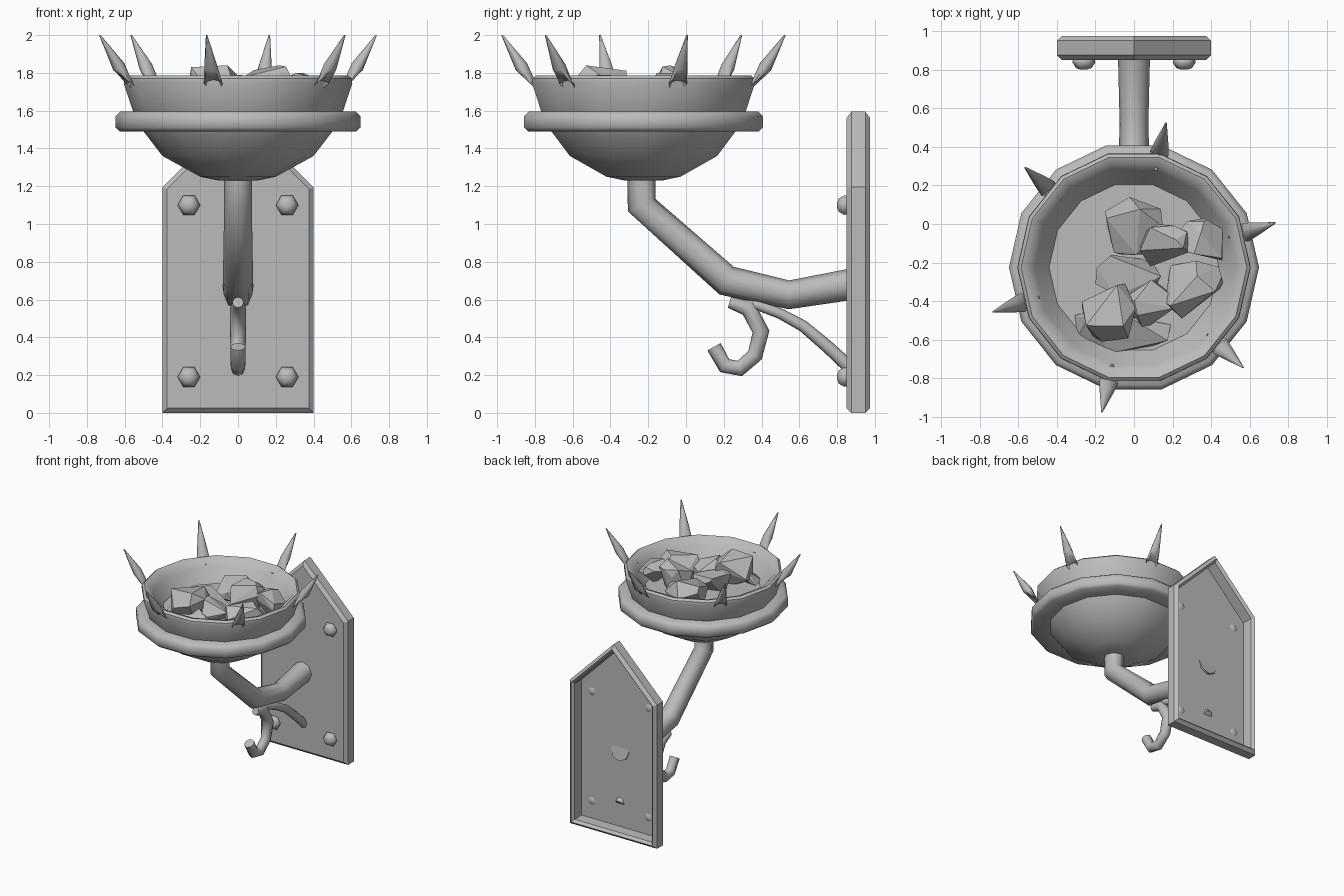
import bpy, bmesh, math, random
from mathutils import Vector

cube = bpy.data.objects.get("Cube")
if cube:
    bpy.data.objects.remove(cube, do_unlink=True)

random.seed(11)
BOWL_Y = -0.225

iron = bpy.data.materials.new("plain grey")
iron.diffuse_color = (0.5, 0.5, 0.5, 1)
iron.use_nodes = True
iron.node_tree.nodes["Principled BSDF"].inputs["Base Color"].default_value = (0.5, 0.5, 0.5, 1)


def finish(name, bm, angle=None):
    """Turn a bmesh into a grey object; angle in degrees smooths it."""
    bmesh.ops.recalc_face_normals(bm, faces=bm.faces)
    mesh = bpy.data.meshes.new(name)
    bm.to_mesh(mesh)
    bm.free()
    mesh.materials.append(iron)
    obj = bpy.data.objects.new(name, mesh)
    bpy.context.collection.objects.link(obj)
    if angle:
        bpy.ops.object.select_all(action='DESELECT')
        obj.select_set(True)
        bpy.context.view_layer.objects.active = obj
        bpy.ops.object.shade_smooth_by_angle(angle=math.radians(angle))
    return obj


def loft(name, rings, angle=None, closed=False):
    """Skin a row of equal rings, capped at the ends unless closed."""
    bm = bmesh.new()
    rows = [[bm.verts.new(p) for p in ring] for ring in rings]
    pairs = list(zip(rows, rows[1:]))
    if closed:
        pairs.append((rows[-1], rows[0]))
    else:
        bm.faces.new(rows[0])
        bm.faces.new(rows[-1])
    n = len(rows[0])
    for a, b in pairs:
        for i in range(n):
            j = (i + 1) % n
            bm.faces.new((a[i], a[j], b[j], b[i]))
    return finish(name, bm, angle)


def circle(centre, u, v, radius, n):
    return [centre + radius * (math.cos(t) * u + math.sin(t) * v)
            for t in (2 * math.pi * i / n for i in range(n))]


X, Y, Z = Vector((1, 0, 0)), Vector((0, 1, 0)), Vector((0, 0, 1))


def lathe(name, profile, angle, closed=False):
    return loft(name, [circle(Vector((0, BOWL_Y, z)), X, Y, r, 14)
                       for r, z in profile], angle, closed)


def tube(name, path, radii, sides=8):
    """Sweep a mitred round bar along a path of (y, z) points."""
    pts = [Vector((0, y, z)) for y, z in path]
    rings = []
    for i, p in enumerate(pts):
        before = (p - pts[i - 1]).normalized() if i else None
        after = (pts[i + 1] - p).normalized() if i < len(pts) - 1 else None
        before, after = before or after, after or before
        along = (before + after).normalized()
        side = X.cross(along) / max(along.dot(before), 0.6)
        rings.append(circle(p, X, side, radii[i], sides))
    return loft(name, rings, 50)


# Wall plate: pointed outline, chamfered edges, deeply hollow back
def plate_outline(inset, y):
    w = 0.4 - inset
    peak = 1.595 - 1.414 * inset
    return [Vector(p) for p in ((-w, y, inset), (w, y, inset), (w, y, peak - w),
                                (0, y, peak), (-w, y, peak - w))]


loft("wall_plate", [plate_outline(i, y) for i, y in (
    (0.025, 0.85), (0, 0.875), (0, 0.95), (0.025, 0.975), (0.045, 0.955), (0.047, 0.866))])

# Six-sided domed bolts, their ends just showing behind the plate
for side, x in (("right", -0.26), ("left", 0.26)):
    for level, z in (("lower", 0.19), ("upper", 1.1)):
        loft(f"{level}_{side}_bolt",
             [circle(Vector((x, y, z)), X, Z, r, 6) for r, y in (
                 (0.015, 0.8), (0.04, 0.808), (0.06, 0.838), (0.055, 0.855), (0.02, 0.874))], 65)

# Arm, brace and hanging hook
tube("arm", [(-0.235, 1.27), (-0.235, 1.1), (0.215, 0.7), (0.545, 0.625), (0.87, 0.68)],
     [0.075, 0.073, 0.08, 0.075, 0.083])
tube("brace", [(0.24, 0.585), (0.38, 0.57), (0.5, 0.525), (0.62, 0.46),
               (0.75, 0.35), (0.868, 0.24)],
     [0.015, 0.027, 0.028, 0.031, 0.034, 0.036])
tube("hook", [(0.23, 0.585), (0.33, 0.555), (0.397, 0.43), (0.365, 0.305),
              (0.285, 0.235), (0.205, 0.25), (0.148, 0.35)],
     [0.03, 0.042, 0.042, 0.04, 0.038, 0.038, 0.04])

# Fire bowl with rounded rim and flat floor, and the band around it
lathe("bowl", [(0.1, 1.23), (0.2, 1.25), (0.4, 1.36), (0.5, 1.49), (0.55, 1.58),
               (0.605, 1.745), (0.603, 1.77), (0.585, 1.785), (0.553, 1.775),
               (0.515, 1.725), (0.44, 1.62)], 42)
lathe("band", [(0.49, 1.49), (0.625, 1.49), (0.648, 1.51), (0.648, 1.572),
               (0.625, 1.595), (0.54, 1.595)], 50, closed=True)

# Six spikes leaning out from the rim, rooted through its wall
for k in range(6):
    a = math.radians(17.5 + 60 * k)
    out = Vector((math.cos(a), math.sin(a), 0))
    around = Z.cross(out)
    hub = Vector((0, BOWL_Y, 0))
    base = hub + out * 0.605 + Z * 1.742
    tip = hub + out * 0.767 + Z * 2.0
    across = around.cross((tip - base).normalized())
    slant = -(out * 0.75 + Z * 0.66)
    if slant.dot(across) < 0:
        slant.negate()
    inner = hub + out * 0.52 + Z * 1.745
    loft(f"spike_{k + 1}", [circle(inner, around, across, 0.008, 8),
                            circle(base, around, slant, 0.05, 8),
                            circle(base.lerp(tip, 0.35), around, across, 0.036, 8),
                            circle(tip, around, across, 0.004, 8)], 50)

# Faceted lumps of coal heaped on one side: centre x, y, z and half sizes
lumps = ((0.0, -0.01, 1.68, 0.15, 0.15, 0.1), (0.16, -0.11, 1.72, 0.13, 0.11, 0.12),
         (0.33, -0.08, 1.7, 0.13, 0.11, 0.1), (0.31, -0.34, 1.67, 0.15, 0.15, 0.11),
         (-0.03, -0.27, 1.67, 0.17, 0.11, 0.1), (-0.13, -0.46, 1.72, 0.14, 0.15, 0.12),
         (0.08, -0.42, 1.69, 0.13, 0.13, 0.1), (-0.06, -0.56, 1.64, 0.25, 0.11, 0.07))
for k, (x, y, z, *half) in enumerate(lumps):
    pts = []
    for i in range(13):
        d = Vector([random.gauss(0, 1) for _ in range(3)]).normalized()
        pts.append(d / max(map(abs, d)) ** 0.5)
    bm = bmesh.new()
    low = [min(axis) for axis in zip(*pts)]
    high = [max(axis) for axis in zip(*pts)]
    for p in pts:
        unit = [2 * (c - l) / (h - l) - 1 for c, l, h in zip(p, low, high)]
        bm.verts.new([m + s * u for m, s, u in zip((x, y, z), half, unit)])
    bmesh.ops.convex_hull(bm, input=bm.verts)
    loose = [v for v in bm.verts if not v.link_faces]
    bmesh.ops.delete(bm, geom=loose, context='VERTS')
    bmesh.ops.dissolve_limit(bm, angle_limit=math.radians(15), verts=bm.verts, edges=bm.edges)
    finish(f"coal_{k + 1}", bm)
